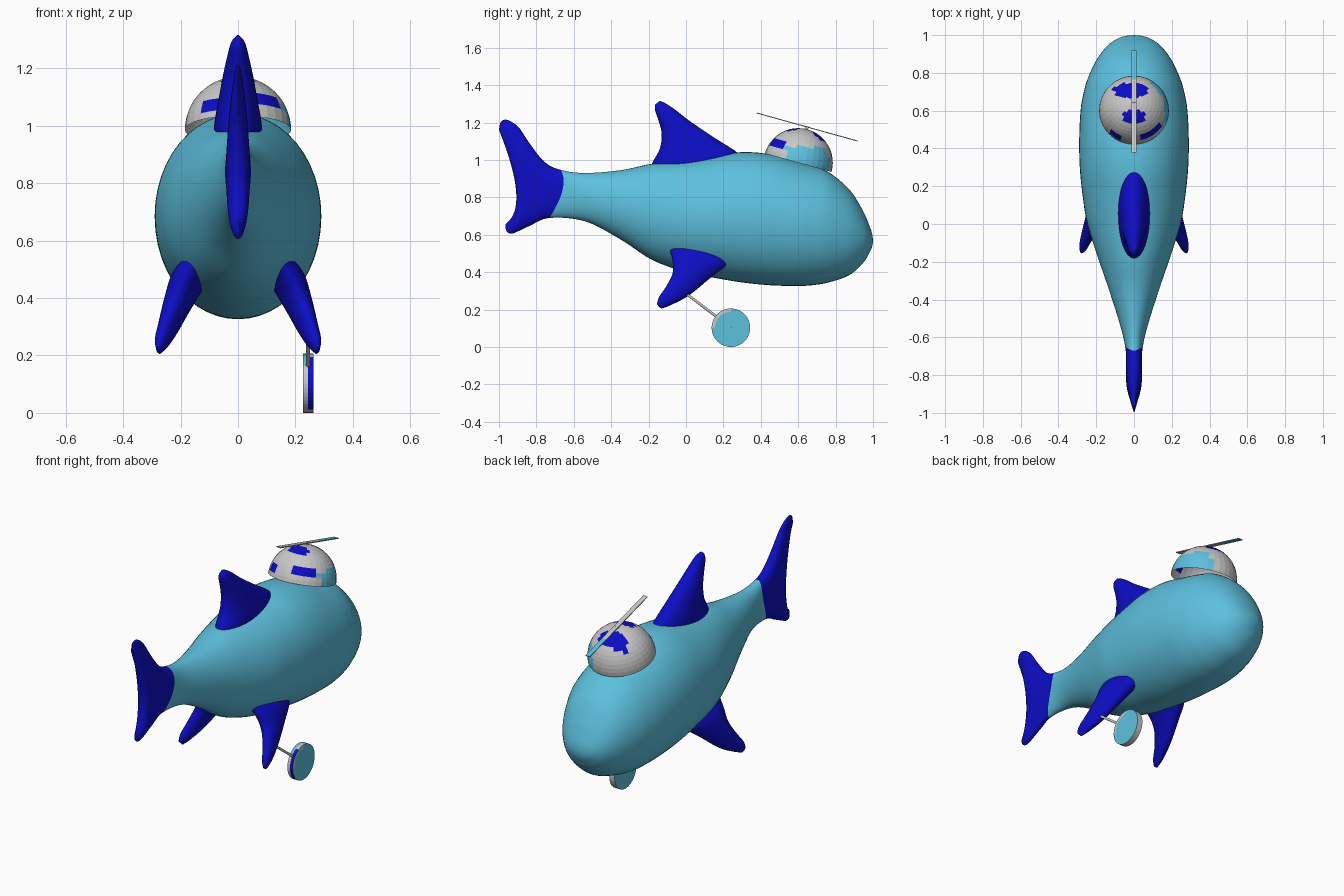
import bpy, bmesh, math
from mathutils import Vector, Matrix

if "Cube" in bpy.data.objects:
    bpy.data.objects.remove(bpy.data.objects["Cube"])


def material(name, rgb):
    m = bpy.data.materials.new(name)
    m.diffuse_color = (*rgb, 1)
    m.use_nodes = True
    m.node_tree.nodes["Principled BSDF"].inputs["Base Color"].default_value = m.diffuse_color
    return m


AQUA = material("aqua", (0.11, 0.53, 0.73))
BLUE = material("deep blue", (0.004, 0.004, 0.56))
GREY = material("light grey", (0.58, 0.58, 0.58))


def finish(name, bm, mats, smooth=False):
    bmesh.ops.recalc_face_normals(bm, faces=bm.faces[:])
    me = bpy.data.meshes.new(name)
    bm.to_mesh(me)
    bm.free()
    for m in mats:
        me.materials.append(m)
    for p in me.polygons:
        p.use_smooth = smooth
    ob = bpy.data.objects.new(name, me)
    bpy.context.collection.objects.link(ob)
    return ob


def spline(rows, k):
    """Catmull-Rom through lists of equal-length tuples of floats."""
    out = []
    for i in range(len(rows) - 1):
        p = [rows[max(0, min(len(rows) - 1, i + j))] for j in (-1, 0, 1, 2)]
        for s in range(k):
            t = s / k
            out.append([0.5 * (2 * b + (c - a) * t + (2 * a - 5 * b + 4 * c - d) * t * t
                               + (3 * b - a - 3 * c + d) * t ** 3) for a, b, c, d in zip(*p)])
    out.append(list(rows[-1]))
    return out


def loft(name, rows, normal, mats, blue_from=None, n=32, k=5):
    """Rows hold half thickness, edge point, middle point, opposite edge point."""
    nor = Vector(normal).normalized()
    flat = [(w, *a, *m, *b) for w, a, m, b in rows]
    bm = bmesh.new()
    rings = []
    for r in spline(flat, k):
        w, a, m, b = max(r[0], 0), Vector(r[1:4]), Vector(r[4:7]), Vector(r[7:10])
        ring = []
        for j in range(n):
            th = 2 * math.pi * j / n
            s = math.sin(th)
            p = m + (a - b) * s / 2 + ((a + b) / 2 - m) * s * s
            ring.append(bm.verts.new(p + nor * w * math.cos(th)))
        rings.append(ring)
    for i in range(len(rings) - 1):
        for j in range(n):
            f = bm.faces.new((rings[i][j], rings[i][(j + 1) % n],
                              rings[i + 1][(j + 1) % n], rings[i + 1][j]))
            f.material_index = int(blue_from is not None and i >= blue_from * k)
    bmesh.ops.remove_doubles(bm, verts=bm.verts[:], dist=1e-4)
    bmesh.ops.holes_fill(bm, edges=[e for e in bm.edges if e.is_boundary], sides=0)
    return finish(name, bm, mats, True)


def mid_row(w, a, b):
    return (w, a, tuple((p + q) / 2 for p, q in zip(a, b)), b)


# Body and tail: one loft from nose to tail edge, tail rings blue
nose = [(0, 1.0, .57, 1.0, .57), (.045, .994, .61, .996, .54), (.085, .98, .65, .984, .51),
        (.138, .945, .73, .948, .45), (.195, .875, .84, .875, .385), (.245, .77, .93, .77, .347)]
trunk = [(.268, .69, .963, .332), (.283, .6, .988, .326), (.29, .45, 1.03, .33), (.287, .3, 1.042, .345),
         (.272, .15, 1.022, .37), (.247, 0, 1.0, .40), (.19, -.18, .98, .465),
         (.132, -.35, .945, .575), (.072, -.54, .93, .672)]
tail = [(.045, -.67, .947, -.66, .84, -.73, .69), (.043, -.757, .99, -.74, .84, -.837, .647),
        (.042, -.837, 1.09, -.81, .84, -.917, .61), (.04, -.896, 1.176, -.85, .83, -.944, .607),
        (.033, -.955, 1.214, -.885, .83, -.96, .62), (.02, -.99, 1.203, -.902, .83, -.966, .645),
        (0, -1.0, 1.16, -.908, .83, -.963, .66)]
rows = [mid_row(w, (0, ya, za), (0, yb, zb)) for w, ya, za, yb, zb in nose]
rows += [mid_row(w, (0, y, t), (0, y, b)) for w, y, t, b in trunk]
rows += [(w, (0, a, b), (0, c, d), (0, e, f)) for w, a, b, c, d, e, f in tail]
loft("body", rows, (1, 0, 0), [AQUA, BLUE], blue_from=len(nose) + len(trunk), n=48)

# Top fin
top_fin = [(.085, .32, .97, -.19, .94), (.082, .28, 1.035, -.18, .985), (.068, .15, 1.12, -.14, 1.06),
           (.052, .02, 1.208, -.13, 1.14), (.037, -.06, 1.27, -.147, 1.21),
           (.025, -.11, 1.303, -.165, 1.265), (.008, -.14, 1.316, -.166, 1.295)]
loft("top_fin", [mid_row(w, (0, a, b), (0, c, d)) for w, a, b, c, d in top_fin], (1, 0, 0), [BLUE])

# Side fins, mirrored
side_fin = [(.065, (.13, .27, .48), (.13, -.095, .54)), (.06, (.17, .22, .44), (.18, -.075, .475)),
            (.05, (.20, .135, .375), (.215, -.07, .40)), (.036, (.237, .02, .28), (.247, -.105, .325)),
            (.025, (.264, -.075, .228), (.268, -.145, .265)),
            (.01, (.275, -.13, .206), (.277, -.155, .23))]
for side, label in ((1, "right"), (-1, "left")):
    flip = lambda p: (p[0] * side, p[1], p[2])
    loft(label + "_side_fin", [mid_row(w, flip(a), flip(b)) for w, a, b in side_fin],
         (.92 * side, 0, .39), [BLUE])

# Cap: open, faceted half sphere tipped forward, with painted patches
R = 0.185
C = Vector((0, .6, .985))
TILT = Matrix.Rotation(math.radians(-15.5), 4, 'X')
bm = bmesh.new()
bmesh.ops.create_uvsphere(bm, u_segments=32, v_segments=24, radius=R)
bmesh.ops.delete(bm, geom=[v for v in bm.verts if v.co.z < -1e-4], context='VERTS')
bmesh.ops.transform(bm, matrix=Matrix.Translation(C) @ TILT, verts=bm.verts[:])
for f in bm.faces:
    x, y, z = (f.calc_center_median() - C) / R
    spots = ((x / .33) ** 2 + ((y + .16) / .17) ** 2 < 1 and z > 0,
             ((x + .1) / .5) ** 2 + ((y - .58) / .22) ** 2 < 1 and z > .5,
             .45 < z < .66 and y < -.35 and x > .12,
             .36 < z < .54 and y < -.3 and -.66 < x < -.3)
    f.material_index = 2 if any(spots) else int(x > .42 and y > -.36 and z < .45)
finish("cap", bm, [GREY, AQUA, BLUE])

# Propeller blade, with its front part aqua, and its pin
bm = bmesh.new()
for lo, hi, mi in ((-.28, .12, 0), (.12, .28, 1)):
    new = bmesh.ops.create_cube(bm, size=1, matrix=Matrix.Translation((0, (lo + hi) / 2, 0))
                                @ Matrix.Diagonal((.028, hi - lo, .005, 1)))["verts"]
    for f in {f for v in new for f in v.link_faces}:
        f.material_index = mi
bmesh.ops.transform(bm, matrix=Matrix.Translation((0, .648, 1.176)) @ TILT, verts=bm.verts[:])
finish("propeller", bm, [GREY, AQUA])


def rod(name, a, b, r, mat):
    a, b = Vector(a), Vector(b)
    bm = bmesh.new()
    rot = (b - a).to_track_quat('Z', 'Y').to_matrix().to_4x4()
    bmesh.ops.create_cone(bm, cap_ends=True, segments=12, radius1=r, radius2=r, depth=(b - a).length,
                          matrix=Matrix.Translation((a + b) / 2) @ rot)
    finish(name, bm, [mat])


rod("propeller_pin", (0, .642, 1.155), (0, .649, 1.18), .008, GREY)
rod("wheel_strut", (.243, -.03, .308), (.243, .235, .108), .007, GREY)

# Wheel: stacked rings, aqua sides, grey tread with a blue strip
bm = bmesh.new()
N, wheel_c = 40, Vector((0, .24, .103))
prof = [(.227, .001), (.227, .085), (.227, .103), (.244, .103), (.262, .103), (.262, .085), (.262, .001)]
rings = [[bm.verts.new(wheel_c + Vector((x, r * math.cos(2 * math.pi * j / N), r * math.sin(2 * math.pi * j / N))))
          for j in range(N)] for x, r in prof]
for i in range(len(prof) - 1):
    for j in range(N):
        f = bm.faces.new((rings[i][j], rings[i][(j + 1) % N], rings[i + 1][(j + 1) % N], rings[i + 1][j]))
        _, y, z = f.calc_center_median() - wheel_c
        if i in (2, 3):
            f.material_index = 2 if i == 3 and y < -.04 else int(i == 2 and y < 0 and z > .06)
        else:
            edge = i in (1, 4) and z - y > .09
            f.material_index = 0 if edge else 1
finish("wheel", bm, [GREY, AQUA, BLUE])
